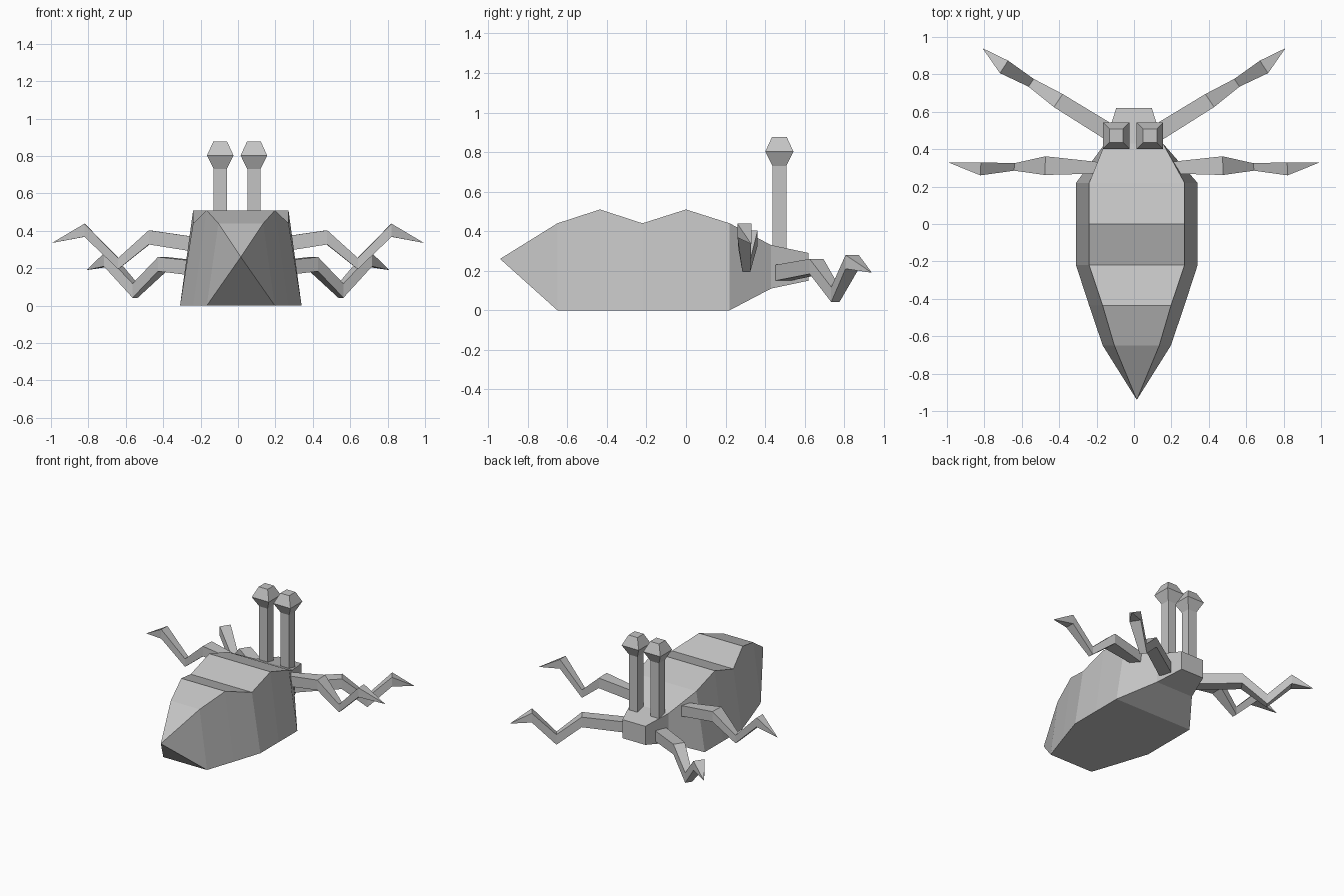
import bpy, bmesh
from mathutils import Vector

cube = bpy.data.objects.get("Cube")
if cube:
    bpy.data.objects.remove(cube, do_unlink=True)

grey = bpy.data.materials.new("plain_grey")
grey.use_nodes = True
grey.diffuse_color = (0.55, 0.55, 0.55, 1)
grey.node_tree.nodes["Principled BSDF"].inputs["Base Color"].default_value = (0.55, 0.55, 0.55, 1)


def loft(name, rings):
    """Skin four-sided rings in order; a one-point ring closes to a tip."""
    bm = bmesh.new()
    loops = [[bm.verts.new(p) for p in ring] for ring in rings]
    for a, b in zip(loops, loops[1:]):
        for i in range(4):
            j = (i + 1) % 4
            if len(a) == 1:
                bm.faces.new((a[0], b[i], b[j]))
            elif len(b) == 1:
                bm.faces.new((a[i], a[j], b[0]))
            else:
                bm.faces.new((a[i], a[j], b[j], b[i]))
    for end in (loops[0], loops[-1]):
        if len(end) == 4:
            bm.faces.new(end)
    bmesh.ops.recalc_face_normals(bm, faces=bm.faces)
    mesh = bpy.data.meshes.new(name)
    bm.to_mesh(mesh)
    bm.free()
    mesh.materials.append(grey)
    obj = bpy.data.objects.new(name, mesh)
    bpy.context.collection.objects.link(obj)
    return obj


def upright_ring(cx, y, low, high, half_low, half_high):
    return [(cx - half_low, y, low), (cx + half_low, y, low),
            (cx + half_high, y, high), (cx - half_high, y, high)]


def flat_ring(cx, cy, z, r):
    return [(cx - r, cy - r, z), (cx + r, cy - r, z), (cx + r, cy + r, z), (cx - r, cy + r, z)]


# Ridged shell: y, top height, half width at the ground, half width on top
CENTRE = 0.015
shell = [(-0.65, 0.44, 0.182, 0.12), (-0.435, 0.51, 0.255, 0.183), (-0.22, 0.44, 0.325, 0.255),
         (0, 0.51, 0.325, 0.255), (0.22, 0.44, 0.325, 0.255)]
loft("shell", [[(CENTRE, -0.94, 0.26)]]
     + [upright_ring(CENTRE, y, 0, top, low, high) for y, top, low, high in shell])

# Neck tapering out of the shell opening, and the head
loft("neck", [upright_ring(CENTRE, 0.22, 0, 0.44, 0.325, 0.255),
              upright_ring(0, 0.43, 0.11, 0.33, 0.155, 0.155)])
loft("head", [upright_ring(0, 0.43, 0.11, 0.33, 0.155, 0.155),
              upright_ring(0, 0.62, 0.15, 0.29, 0.095, 0.095)])

# Leg joints: x, y, z, half width, half thickness
middle = [(0.18, 0.3, 0.32, 0.03, 0.04), (0.475, 0.312, 0.365, 0.05, 0.038),
          (0.64, 0.305, 0.225, 0.02, 0.03), (0.82, 0.295, 0.403, 0.035, 0.035), (0.995, 0.33, 0.335)]
front = [(0.13, 0.49, 0.19, 0.045, 0.04), (0.405, 0.66, 0.222, 0.042, 0.038),
         (0.55, 0.755, 0.08, 0.025, 0.038), (0.695, 0.84, 0.245, 0.04, 0.035), (0.81, 0.94, 0.19)]


def leg(name, joints, side):
    run = Vector(joints[-1][:2]) - Vector(joints[0][:2])
    across = Vector((-run.y, run.x, 0)).normalized()
    rings = []
    for x, y, z, w, h in joints[:-1]:
        mid, wide, tall = Vector((x, y, z)), across * w, Vector((0, 0, h))
        rings.append([mid - wide - tall, mid + wide - tall, mid + wide + tall, mid - wide + tall])
    rings.append([Vector(joints[-1])])
    loft(name, [[(p.x * side, p.y, p.z) for p in ring] for ring in rings])


for label, side in (("left", 1), ("right", -1)):
    leg(label + "_middle_leg", middle, side)
    leg(label + "_front_leg", front, side)
    # Eye stalk and faceted eye
    x, y = side * 0.09 - 0.005, 0.472
    loft(label + "_eye_stalk", [flat_ring(x, y, 0.27, 0.035), flat_ring(x, y, 0.73, 0.035)])
    loft(label + "_eye", [flat_ring(x, y, 0.73, 0.035), flat_ring(x, y, 0.803, 0.071),
                          flat_ring(x, y, 0.877, 0.037)])
